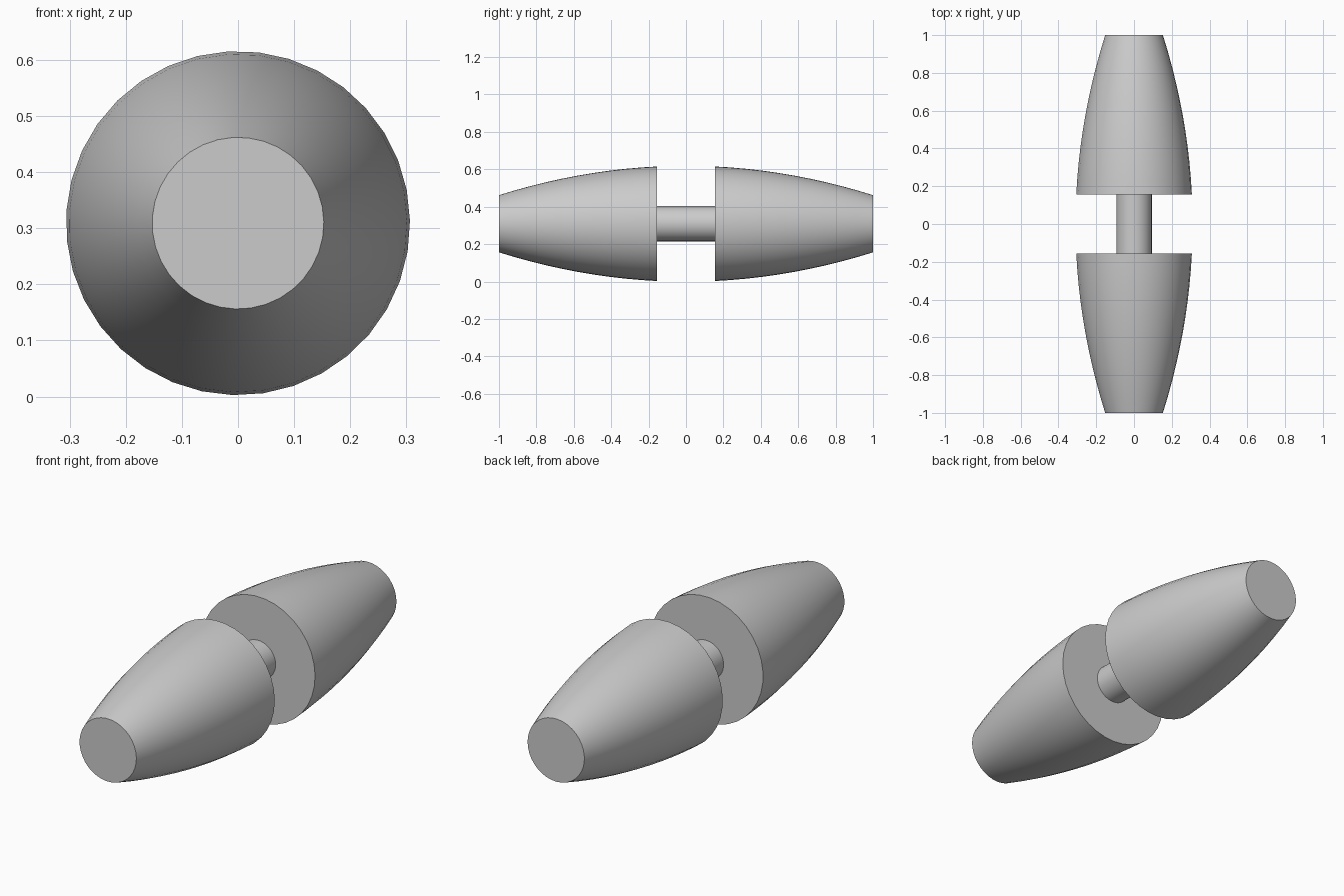
import bpy
import bmesh
from math import cos, sin, tau, radians

SIDES = 35
AXIS_Z = 0.309
INNER, OUTER = 0.155, 1.0

if "Cube" in bpy.data.objects:
    bpy.data.objects.remove(bpy.data.objects["Cube"], do_unlink=True)

grey = bpy.data.materials.new("plain grey")
grey.use_nodes = True
grey.diffuse_color = (0.6, 0.6, 0.6, 1)
grey.node_tree.nodes["Principled BSDF"].inputs["Base Color"].default_value = (0.6, 0.6, 0.6, 1)


def turned_part(name, profile):
    """Capped solid turned about the y axis from (y, radius) pairs."""
    bm = bmesh.new()
    rings = []
    for y, r in profile:
        angles = [tau * i / SIDES + radians(0.8) for i in range(SIDES)]
        rings.append([bm.verts.new((r * cos(a), y, r * sin(a))) for a in angles])
    for a, b in zip(rings, rings[1:]):
        for i in range(SIDES):
            j = (i + 1) % SIDES
            bm.faces.new((a[i], a[j], b[j], b[i]))
    bm.faces.new(rings[0])
    bm.faces.new(rings[-1])
    bmesh.ops.recalc_face_normals(bm, faces=bm.faces)
    mesh = bpy.data.meshes.new(name)
    bm.to_mesh(mesh)
    bm.free()
    mesh.materials.append(grey)
    obj = bpy.data.objects.new(name, mesh)
    obj.location.z = AXIS_Z
    bpy.context.collection.objects.link(obj)
    bpy.ops.object.select_all(action='DESELECT')
    obj.select_set(True)
    bpy.context.view_layer.objects.active = obj
    bpy.ops.object.shade_smooth_by_angle(angle=radians(30))


# Two bulging, blunt-ended halves
steps = 10
for name, side in (("front_half", -1), ("back_half", 1)):
    profile = []
    for i in range(steps + 1):
        y = INNER + (OUTER - INNER) * i / steps
        profile.append((side * y, 0.3103 - 0.1573 * y * y))
    turned_part(name, profile)

# Thin rod joining the halves
turned_part("connecting_rod", [(-INNER, 0.094), (INNER, 0.094)])
